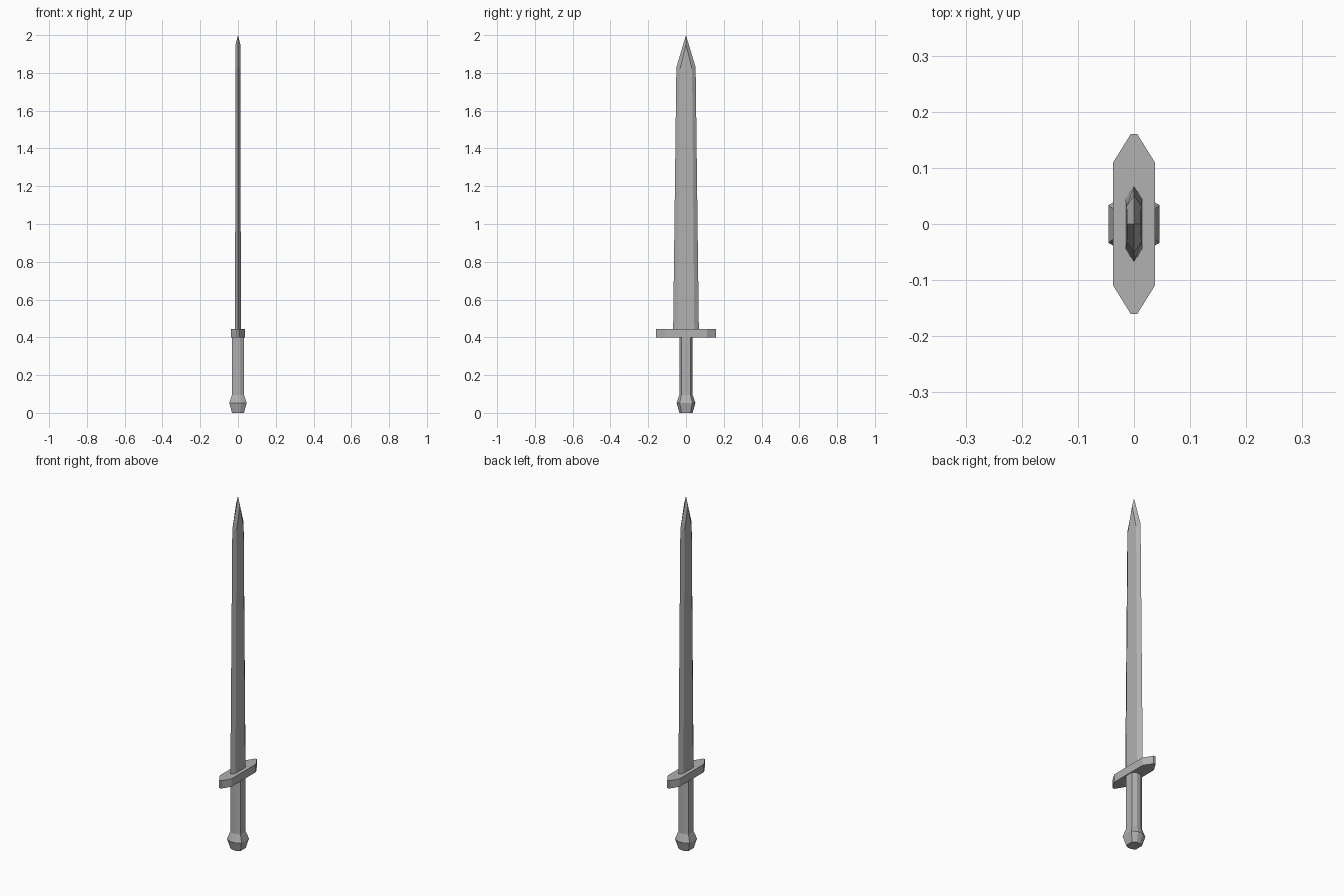
import bpy, bmesh

if "Cube" in bpy.data.objects:
    bpy.data.objects.remove(bpy.data.objects["Cube"])

# Dark steel grey shared by every part
steel = bpy.data.materials.new("dark_grey")
steel.diffuse_color = (0.44, 0.44, 0.44, 1)
steel.use_nodes = True
steel.node_tree.nodes["Principled BSDF"].inputs["Base Color"].default_value = steel.diffuse_color


def loft(name, rings):
    """Skin a stack of equal-length rings of 3D points and cap both ends."""
    bm = bmesh.new()
    loops = [[bm.verts.new(p) for p in ring] for ring in rings]
    for a, b in zip(loops, loops[1:]):
        for i in range(len(a)):
            j = (i + 1) % len(a)
            bm.faces.new((a[i], a[j], b[j], b[i]))
    bm.faces.new(loops[0][::-1])
    bm.faces.new(loops[-1])
    bmesh.ops.recalc_face_normals(bm, faces=bm.faces)
    mesh = bpy.data.meshes.new(name)
    bm.to_mesh(mesh)
    bm.free()
    mesh.materials.append(steel)
    obj = bpy.data.objects.new(name, mesh)
    bpy.context.collection.objects.link(obj)
    return obj


def octagon(x_out, y_in, x_in, y_out, z):
    """Chamfered rectangle, mirrored in x and y."""
    q = [(x_out, y_in), (x_in, y_out)]
    half = q + [(-x, y) for x, y in reversed(q)]
    return [(x, y, z) for x, y in half] + [(-x, -y, z) for x, y in half]


def grip_ring(z, s):
    return octagon(0.032 * s, 0.0235 * s, 0.011 * s, 0.035 * s, z)


# Handle
loft("handle", [grip_ring(0.095, 1), grip_ring(0.405, 1)])

# Pommel: flares out from the grip, then tapers to the base
loft("pommel", [grip_ring(0, 1.0), grip_ring(0.053, 1.43), grip_ring(0.095, 1)])

# Crossguard with pointed ends
loft("crossguard", [octagon(0.037, 0.11, 0.006, 0.16, z) for z in (0.40, 0.445)])


# Blade: flat sides with bevelled edges, flats closing to a point below the tip
def blade_ring(thick, flat, edge, z_flat, z_edge):
    return [(thick, -flat, z_flat), (thick, flat, z_flat), (0, edge, z_edge),
            (-thick, flat, z_flat), (-thick, -flat, z_flat), (0, -edge, z_edge)]


blade = loft("blade", [
    blade_ring(0.0155, 0.044, 0.068, 0.44, 0.44),
    blade_ring(0.013, 0.032, 0.051, 1.82, 1.83),
])
bm = bmesh.new()
bm.from_mesh(blade.data)
# Replace the flat cap with the faceted tip
bmesh.ops.delete(bm, geom=[f for f in bm.faces if min(v.co.z for v in f.verts) > 1.8],
                 context='FACES_ONLY')
bm.verts.ensure_lookup_table()
a, b, right, c, d, left = bm.verts[6:12]
tip = bm.verts.new((0, 0, 2.0))
for p, q, x in ((a, b, 0.0125), (c, d, -0.0125)):
    peak = bm.verts.new((x, 0, 1.95))
    bm.faces.new((p, q, peak))
    for flat in (p, q):
        edge = right if flat.co.y > 0 else left
        bm.faces.new((flat, edge, tip, peak))
bmesh.ops.recalc_face_normals(bm, faces=bm.faces)
bm.to_mesh(blade.data)
bm.free()
